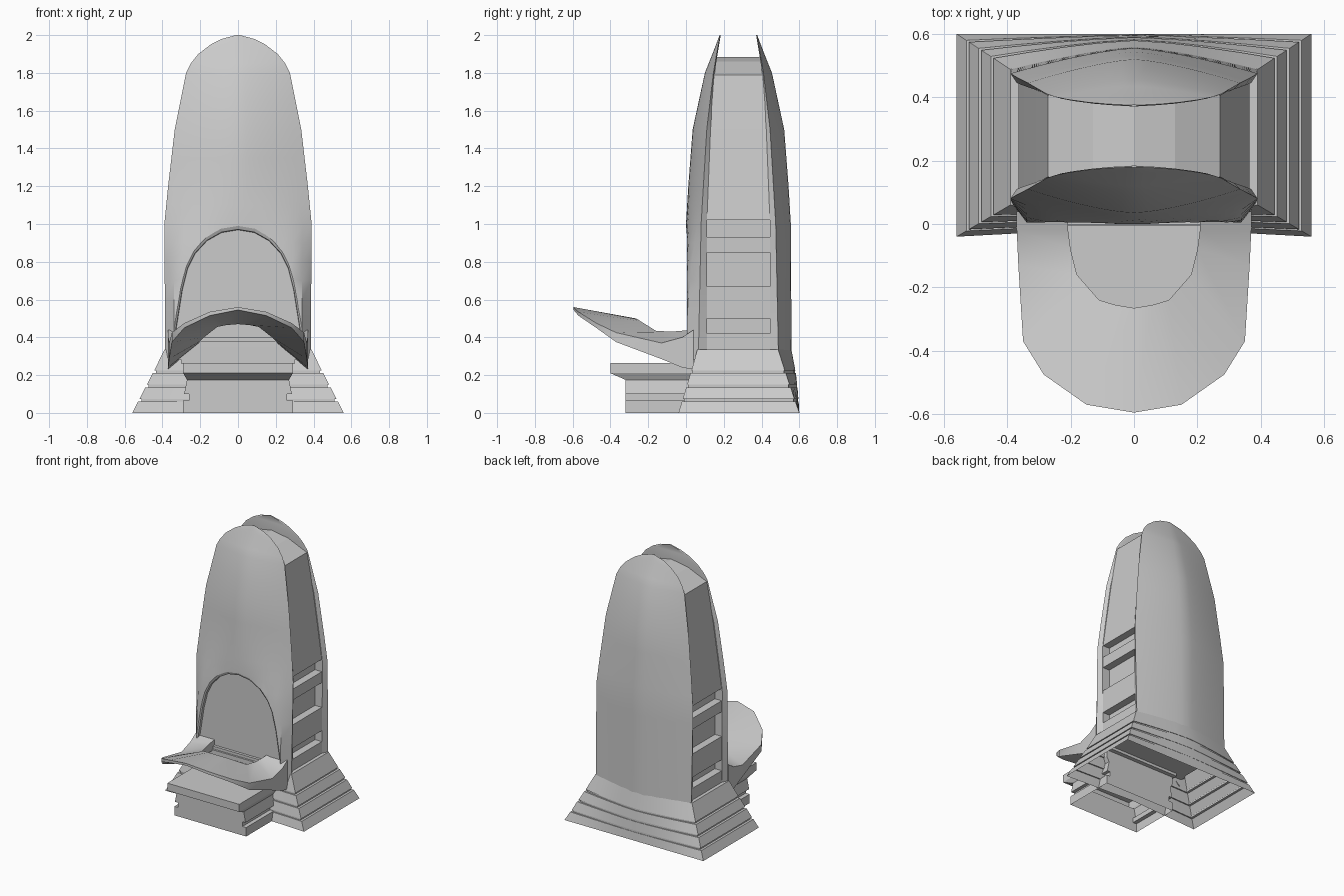
import bpy, bmesh, math

if "Cube" in bpy.data.objects:
    bpy.data.objects.remove(bpy.data.objects["Cube"])


def make(name, verts, faces, angle=25):
    me = bpy.data.meshes.new(name)
    me.from_pydata(verts, [], faces)
    bm = bmesh.new()
    bm.from_mesh(me)
    bmesh.ops.recalc_face_normals(bm, faces=bm.faces)
    bm.to_mesh(me)
    bm.free()
    ob = bpy.data.objects.new(name, me)
    bpy.context.collection.objects.link(ob)
    if angle:
        bpy.ops.object.select_all(action='DESELECT')
        ob.select_set(True)
        bpy.context.view_layer.objects.active = ob
        bpy.ops.object.shade_smooth_by_angle(angle=math.radians(angle))
    return ob


def loft(name, rings, start=True, end=True, angle=25):
    n = len(rings[0])
    verts = [v for r in rings for v in r]
    faces = [(k * n + i, k * n + (i + 1) % n, (k + 1) * n + (i + 1) % n, (k + 1) * n + i)
             for k in range(len(rings) - 1) for i in range(n)]
    if start:
        faces.append(tuple(range(n)))
    if end:
        faces.append(tuple(range(len(verts) - n, len(verts))))
    return make(name, verts, faces, angle)


def lerp(table, z):
    if z <= table[0][0]:
        return table[0][1]
    for (a, p), (b, q) in zip(table, table[1:]):
        if z <= b:
            return p + (q - p) * (z - a) / (b - a)
    return table[-1][1]


# Tower shell measurements by height
WIDTH = [(.28, .385), (1, .39), (1.2, .37), (1.5, .335), (1.8, .275), (1.85, .25),
         (1.9, .21), (1.95, .145), (1.98, .085), (2, .01)]
FRONT = [(.28, -.004), (1, 0), (1.2, .012), (1.5, .035), (1.8, .1), (1.9, .14), (2, .178)]
EDGE = [(.28, .065), (1, .08), (1.5, .11), (1.8, .145), (1.9, .162), (2, .18)]
INNER = [(.28, .11), (1, .11), (1.5, .13), (1.8, .152), (1.9, .167), (2, .184)]
POWER = [(.28, 20), (.5, 16), (.7, 9), (.9, 4), (1, 2.2), (1.2, 1.5), (2, 1.5)]
MID = .2775


def panel(name, back=False):
    heights = [.32 if back else .28, .4, .5, .6, .7, .8, .9, 1, 1.1, 1.2, 1.35, 1.5,
               1.65, 1.8, 1.85, 1.9, 1.95, 1.98, 2]
    rings = []
    for z in heights:
        w, f, e, b = (lerp(t, z) for t in (WIDTH, FRONT, EDGE, INNER))
        p = 1.4 if back else lerp(POWER, z)
        ring = [(w * u / 8, f + (e - f) * abs(u / 8) ** p, z) for u in range(-8, 9)]
        iw = max(w - .02, w * .5)
        ring += [(iw, b, z), (-iw, b, z)]
        if back:
            ring = [(x, 2 * MID - y, z) for x, y, z in ring]
        rings.append(ring)
    return loft(name, rings)


front_panel = panel("front_panel")
panel("back_panel", True)

# Arched window recess with a bevelled rim
arch = [(.345, .38), (.34, .44), (.305, .66), (.275, .78), (.235, .86), (.17, .93), (.09, .975), (0, .99)]
arch += [(-x, z) for x, z in arch[-2::-1]]
rings = []
for y, s in ((-.1, 1), (.004, 1), (.012, .97), (.03, .965)):
    rings.append([(x * s, y, .38 + (z - .38) * s) for x, z in arch])
cutter = loft("window_cutter", rings, angle=0)
mod = front_panel.modifiers.new("window", 'BOOLEAN')
mod.object, mod.operation, mod.solver = cutter, 'DIFFERENCE', 'EXACT'
cutter.hide_render = True
cutter.hide_set(True)

# Core between the panels, side slots notched into its profile
half = [(.365, .28)]
for lo, hi in ((.42, .5), (.67, .85), (.93, 1.02)):
    half += [(.365, lo), (.31, lo), (.31, hi), (.365, hi)]
half += [(.345, 1.2), (.31, 1.5), (.272, 1.79), (.13, 1.86)]
outline = half + [(0, 1.885)] + [(-x, z) for x, z in reversed(half)]
near = [(x, lerp(INNER, z) - .003, z) for x, z in outline]
loft("tower_core", [near, [(x, 2 * MID - y, z) for x, y, z in near]], angle=0)

# Flared, grooved skirt, open underneath, back edge bowed towards the top
steps = [(0, 0)]
for z in (.06, .135, .21):
    t = z / .33
    steps += [(z, t), (z, t + .1), (z + .014, t + .1), (z + .014, t + .05)]
steps.append((.335, 1))
rings = []
for z, t in steps:
    x, yf, yc, ym = .56 - .17 * t, -.04 + .1 * t, .6 - .112 * t, .6 - .02 * t - .022 * t ** 3
    back = [(x * u / 4, ym + (yc - ym) * abs(u / 4) ** 1.4, z) for u in range(4, -5, -1)]
    rings.append([(-x, yf, z), (0, yf + .03 * (1 - t), z), (x, yf, z)] + back)
loft("skirt_base", rings, start=False, angle=20)

# Entrance podium with side grooves and overhanging cap, open underneath
rings = []
for z, x, y in ((0, .29, -.32), (.065, .29, -.32), (.065, .26, -.32), (.1, .26, -.32),
                (.1, .285, -.32), (.175, .27, -.32), (.21, .29, -.4), (.265, .29, -.4)):
    rings.append([(-x, y, z), (x, y, z), (x, .06, z), (-x, .06, z)])
loft("podium", rings, start=False, angle=0)

# Window sill
rings = [[(-x, y, z), (x, y, z), (x, .09, z), (-x, .09, z)]
         for z, x, y in ((.26, .3, -.005), (.35, .3, -.005), (.35, .28, .01), (.4, .28, .01))]
loft("window_sill", rings, angle=0)

# U-shaped canopy: x, y, top z, bottom z along its outer and inner rims
outer = [(.37, .04, .44, .23), (.37, -.02, .4, .24), (.365, -.13, .37, .285), (.35, -.37, .425, .375),
         (.285, -.475, .475, .45), (.15, -.57, .535, .515), (0, -.595, .56, .545)]
inner = [(.21, .04, .44, .37), (.208, -.02, .435, .37), (.2, -.08, .43, .38), (.18, -.16, .435, .4),
         (.11, -.24, .485, .455), (.06, -.255, .495, .465), (0, -.265, .5, .47)]
rings = [[(a[0], a[1], a[2]), (a[0], a[1], a[3]), (b[0], b[1], b[3]), (b[0], b[1], b[2])]
         for a, b in zip(outer, inner)]
rings += [[(-x, y, z) for x, y, z in r] for r in rings[-2::-1]]
loft("canopy", rings, angle=30)
